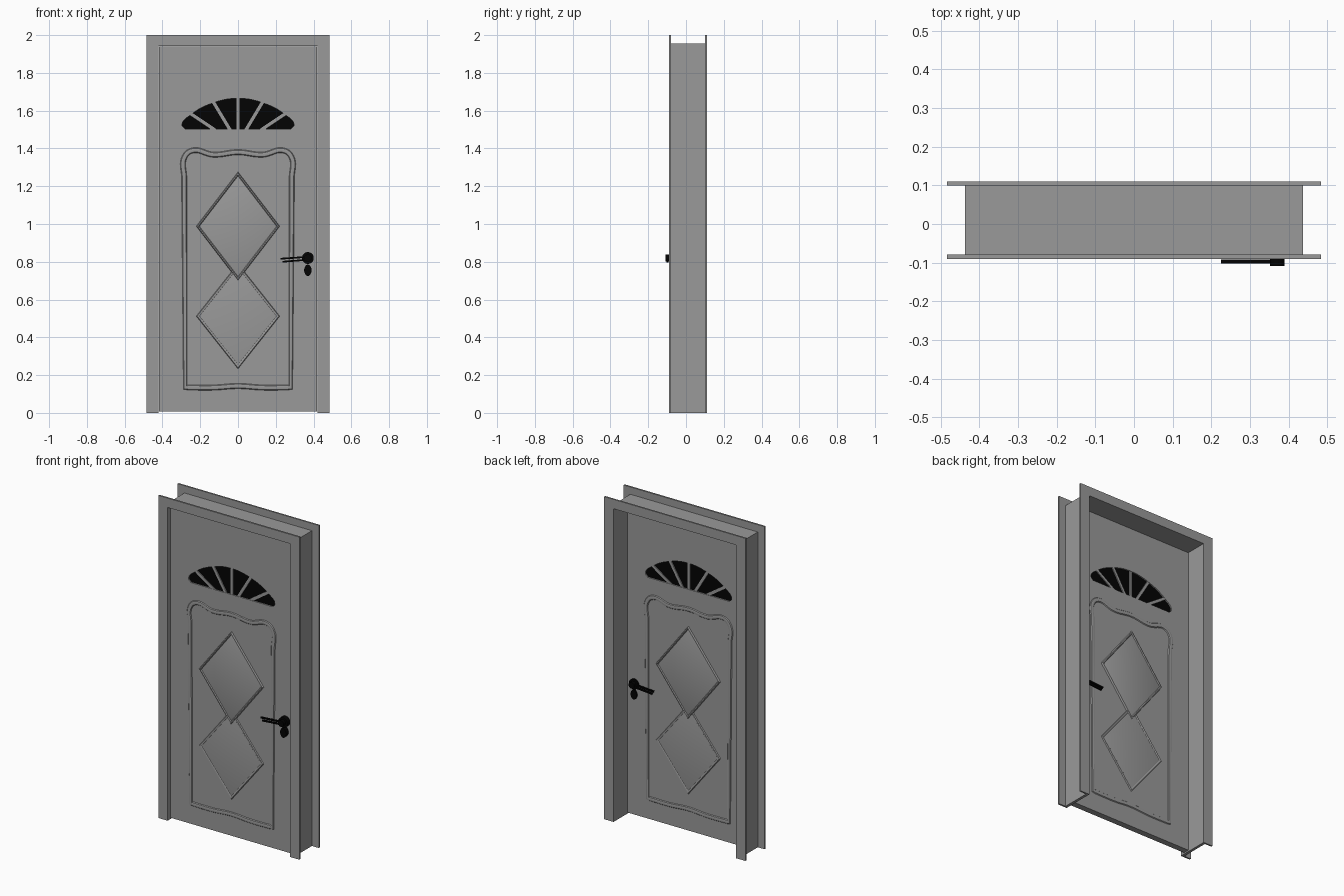
import bpy, bmesh, math
from mathutils import Matrix, Vector

if "Cube" in bpy.data.objects:
    bpy.data.objects.remove(bpy.data.objects["Cube"])

FRONT, BACK = -0.062, -0.024     # door leaf faces


def material(name, rgb):
    m = bpy.data.materials.new(name)
    m.diffuse_color = (*rgb, 1)
    m.use_nodes = True
    m.node_tree.nodes["Principled BSDF"].inputs["Base Color"].default_value = m.diffuse_color
    return m


black = material("black", (0.001, 0.001, 0.001))
dark_grey = material("dark_grey", (0.32, 0.32, 0.32))


def add_spline(cu, pts):
    """Closed outline of (x, z) corners or (x, z, 'AUTO') smooth points."""
    sp = cu.splines.new('BEZIER')
    sp.bezier_points.add(len(pts) - 1)
    sp.use_cyclic_u = True
    for bp, p in zip(sp.bezier_points, pts):
        bp.co = (p[0], p[1], 0)
        h = p[2] if len(p) > 2 else 'VECTOR'
        bp.handle_left_type = bp.handle_right_type = h


def finish(name, cu, y, flat=1.0, mat=dark_grey):
    """Turn an upright curve into a mesh object standing at depth y."""
    tmp = bpy.data.objects.new(name + "_curve", cu)
    bpy.context.collection.objects.link(tmp)
    dg = bpy.context.evaluated_depsgraph_get()
    me = bpy.data.meshes.new_from_object(tmp.evaluated_get(dg))
    bpy.data.objects.remove(tmp)
    me.transform(Matrix.Translation((0, y, 0)) @ Matrix.Rotation(math.pi / 2, 4, 'X')
                 @ Matrix.Diagonal((1, 1, flat, 1)))
    return add_object(name, me, mat)


def add_object(name, me, mat=dark_grey):
    me.materials.clear()
    me.materials.append(mat)
    ob = bpy.data.objects.new(name, me)
    bpy.context.collection.objects.link(ob)
    bpy.ops.object.select_all(action='DESELECT')
    ob.select_set(True)
    bpy.context.view_layer.objects.active = ob
    bpy.ops.object.shade_smooth_by_angle(angle=math.radians(35))
    return ob


def plate(name, loops, y0, y1, mat=dark_grey):
    """Flat board cut from one outline, further loops are holes."""
    cu = bpy.data.curves.new(name, 'CURVE')
    cu.dimensions = '2D'
    cu.fill_mode = 'BOTH'
    cu.resolution_u = 10
    cu.extrude = abs(y1 - y0) / 2
    for pts in loops:
        add_spline(cu, pts)
    return finish(name, cu, (y0 + y1) / 2, 1, mat)


def mirrored(half):
    """Complete a right-hand half outline whose ends lie on x = 0 or off it."""
    left = [(-p[0], *p[1:]) for p in reversed(half) if abs(p[0]) > 1e-6]
    return half + left


def u_frame(wo, zo, wi, zi):
    return [(-wo, 0), (-wo, zo), (wo, zo), (wo, 0), (wi, 0), (wi, zi), (-wi, zi), (-wi, 0)]


def bar(a, b, w):
    """Rectangle outline of width w along a-b."""
    a, b = Vector(a), Vector(b)
    n = (b - a).orthogonal().normalized() * w / 2
    return [tuple(a + n), tuple(b + n), tuple(b - n), tuple(a - n)]


def circle(cx, cz, r):
    return [(cx + r * math.cos(t * math.pi / 4), cz + r * math.sin(t * math.pi / 4), 'AUTO')
            for t in range(8)]


# Frame: jamb and the two trims
plate("jamb", [u_frame(0.437, 1.955, 0.42, 1.942)], -0.08, 0.102)
plate("front_trim", [u_frame(0.484, 2.0, 0.42, 1.942)], -0.09, -0.079)
plate("back_trim", [u_frame(0.484, 2.0, 0.42, 1.942)], 0.1, 0.11)

# Door leaf with fan window opening
fan = mirrored([(0, 1.665, 'AUTO'), (0.14, 1.638, 'AUTO'), (0.25, 1.578, 'AUTO'),
                (0.296, 1.525, 'AUTO'), (0.28, 1.503)])
leaf = [(-0.419, 0.008), (-0.419, 1.941), (0.419, 1.941), (0.419, 0.008)]
plate("door_leaf", [leaf, fan], FRONT, BACK)
plate("fan_glass", [fan], FRONT + 0.008, BACK - 0.008, black)

# Window spokes
spokes = [((0, 1.49), (0, 1.675))]
for s in (-1, 1):
    spokes += [((s * 0.04, 1.495), (s * 0.13, 1.645)), ((s * 0.118, 1.495), (s * 0.262, 1.592))]
for i, (a, b) in enumerate(spokes):
    plate(f"window_spoke_{i + 1}", [bar(a, b, 0.017)], FRONT + 0.002, BACK - 0.002)

# Wavy panel outline
panel = mirrored([(0, 1.38, 'AUTO'), (0.13, 1.367, 'AUTO'), (0.245, 1.388, 'AUTO'),
                  (0.285, 1.35, 'AUTO'), (0.285, 1.25), (0.279, 0.135),
                  (0.13, 0.134, 'AUTO'), (0, 0.142, 'AUTO')])


def diamond(name, cz, half_h, face, out, h):
    """Raised rhombus with a rim and a sunken border."""
    bm = bmesh.new()
    rings = []
    for scale, k in ((1, -0.2), (0.975, 1), (0.945, 1), (0.92, 0.5), (0.88, 0.75)):
        y = face + out * h * k
        rings.append([bm.verts.new((x * 0.222 * scale, y, cz + z * half_h * scale))
                      for x, z in ((1, 0), (0, 1), (-1, 0), (0, -1))])
    for r, q in zip(rings, rings[1:]):
        for i in range(4):
            j = (i + 1) % 4
            bm.faces.new((r[i], r[j], q[j], q[i]))
    bm.faces.new(rings[-1])
    bm.faces.new(rings[0])
    bmesh.ops.recalc_face_normals(bm, faces=bm.faces)
    me = bpy.data.meshes.new(name)
    bm.to_mesh(me)
    bm.free()
    add_object(name, me)


# Mouldings and handle set on both faces
for side, face, out, lift in (("front", FRONT, -1, 0.016), ("back", BACK, 1, 0)):
    cu = bpy.data.curves.new("moulding", 'CURVE')
    cu.dimensions = '3D'
    cu.resolution_u = 10
    cu.bevel_depth = 0.014
    cu.bevel_resolution = 2
    add_spline(cu, panel)
    finish(f"{side}_panel_moulding", cu, face, 0.5)

    diamond(f"{side}_lower_diamond", 0.512, 0.28, face, out, 0.006)
    diamond(f"{side}_upper_diamond", 0.988, 0.289, face, out, 0.01)

    def part(name, outline, d0, d1):
        plate(f"{side}_{name}", [outline], face + out * d0, face + out * (d1 + lift), black)

    part("handle_rose", circle(0.37, 0.82, 0.031), -0.002, 0.012)
    part("handle_hub", circle(0.37, 0.82, 0.019), 0.01, 0.031)
    part("lever_upper_bar", bar((0.225, 0.816), (0.37, 0.826), 0.009), 0.014 + lift, 0.024)
    part("lever_lower_bar", bar((0.235, 0.800), (0.37, 0.811), 0.009), 0.014 + lift, 0.024)
    key = [(0.37 + 0.017 * x, 0.755 + z, 'AUTO') for x, z in
           ((1, 0.014), (0, 0.03), (-1, 0.014), (-1, -0.014), (0, -0.03), (1, -0.014))]
    part("key_plate", key, -0.002, 0.01)
